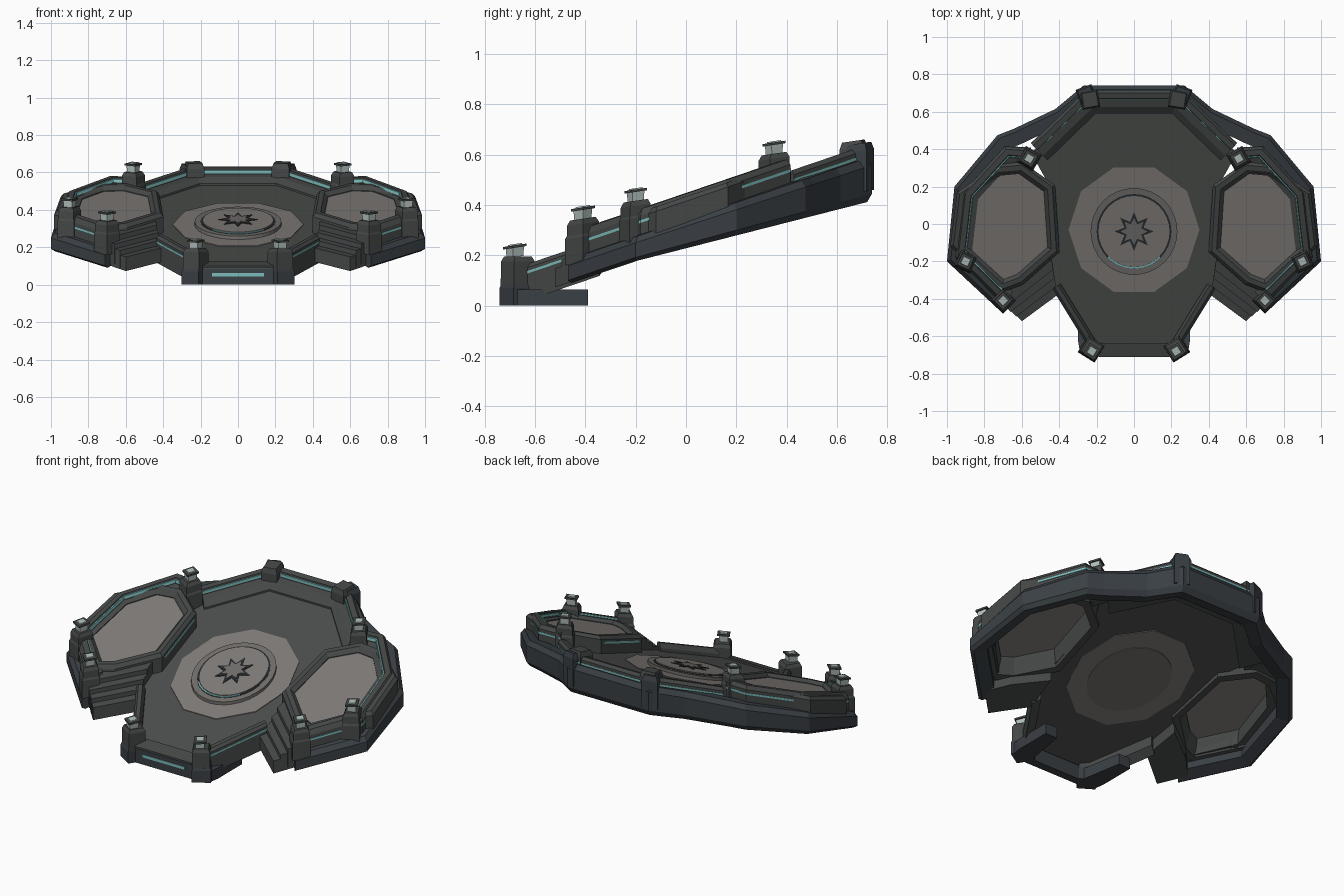
import bpy, bmesh, math
from mathutils import Vector

if "Cube" in bpy.data.objects:
    bpy.data.objects.remove(bpy.data.objects["Cube"])


def material(name, r, g, b):
    m = bpy.data.materials.new(name)
    m.diffuse_color = (r, g, b, 1)
    m.use_nodes = True
    m.node_tree.nodes["Principled BSDF"].inputs["Base Color"].default_value = m.diffuse_color
    return m


FLOOR = material("floor slate", 0.070, 0.075, 0.072)
RIM = material("rim stone", 0.060, 0.064, 0.064)
WALL = material("wall blue grey", 0.042, 0.050, 0.058)
PANEL = material("pale paving", 0.215, 0.198, 0.188)
DISC = material("disc stone", 0.165, 0.155, 0.148)
DARK = material("dark groove", 0.022, 0.027, 0.030)
CYAN = material("cyan light", 0.20, 0.50, 0.50)
LAMP = material("lamp glass", 0.42, 0.50, 0.48)


def slope(y, h):
    """Height of the tilted deck at y, plus a local height (walls deepen to the back)."""
    if h < 0:
        h *= 1 + max(0, y + 0.2)
    return 0.33 + 0.34 * y + h


def flat(y, h):
    return h


def loft(name, loops, mat, sx=1, wrap=False):
    """Skin between equal closed loops of 3D points; cap the ends unless wrapped."""
    bm = bmesh.new()
    rows = [[bm.verts.new((x * sx, y, z)) for x, y, z in lp] for lp in loops]
    n = len(rows[0])
    pairs = list(zip(rows, rows[1:]))
    if wrap:
        pairs.append((rows[-1], rows[0]))
    else:
        bm.faces.new(rows[0])
        bm.faces.new(rows[-1])
    for a, b in pairs:
        for i in range(n):
            j = (i + 1) % n
            bm.faces.new((a[i], a[j], b[j], b[i]))
    bmesh.ops.recalc_face_normals(bm, faces=bm.faces)
    me = bpy.data.meshes.new(name)
    bm.to_mesh(me)
    bm.free()
    me.materials.append(mat)
    ob = bpy.data.objects.new(name, me)
    bpy.context.collection.objects.link(ob)
    return ob


def prism(name, poly, h0, h1, mat, sx=1, zf=slope):
    return loft(name, [[(x, y, zf(y, h)) for x, y in poly] for h in (h0, h1)], mat, sx)


def offset(path, d, closed):
    """Mitred parallel of a path; positive d lies to the left of travel."""
    pts, n, out = [Vector(p) for p in path], len(path), []
    for i, p in enumerate(pts):
        norms = []
        for a, b in ((i - 1, i), (i, i + 1)):
            if closed or (a >= 0 and b < n):
                t = (pts[b % n] - pts[a % n]).normalized()
                norms.append(Vector((-t.y, t.x)))
        m = sum(norms, Vector((0, 0))).normalized()
        out.append(p + m * d / m.dot(norms[0]))
    return out


def sweep(name, path, profile, mat, sx=1, closed=False):
    """Carry an (outward offset, height) profile along a path on the deck."""
    lanes = [[(p.x, p.y, slope(p.y, h)) for p in offset(path, d, closed)] for d, h in profile]
    return loft(name, list(zip(*lanes)), mat, sx, closed)


def post(name, cx, cy, half, ang, levels, mat, sx=1, zf=slope, tilt=0.15):
    """Square post; levels are (height, width factor) pairs."""
    loops = []
    for h, s in levels:
        lp = []
        for k in range(4):
            a = math.radians(ang + 45 + 90 * k)
            r = half * s * math.sqrt(2)
            y = cy + r * math.sin(a)
            lp.append((cx + r * math.cos(a), y, zf(cy, h) + tilt * (y - cy)))
        loops.append(lp)
    return loft(name, loops, mat, sx)


def ngon(n, r, start=0.0, cy=-0.04, inner=None):
    return [((inner if inner and i % 2 else r) * math.cos(start + 2 * math.pi * i / n),
             cy + (inner if inner and i % 2 else r) * math.sin(start + 2 * math.pi * i / n))
            for i in range(n)]


def mirrored(half):
    return [(-x, y) for x, y in reversed(half)] + half


# Main floor and paving
edge = [(0.27, 0.66), (0.55, 0.38), (0.45, 0.2), (0.45, -0.22), (0.42, -0.36), (0.21, -0.70)]
prism("main_floor", mirrored(edge), -0.012, 0, FLOOR)
prism("floor_paving", ngon(10, 0.35, 0, -0.03), -0.015, 0.004, PANEL)

# Central disc with star
prism("disc_base", ngon(32, 0.232), -0.018, 0.022, DISC)
prism("disc_groove", ngon(32, 0.200), 0.01, 0.024, DARK)
prism("disc_top", ngon(32, 0.190), 0.01, 0.030, PANEL)
prism("disc_star", ngon(16, 0.105, math.pi / 2, -0.04, 0.055), 0.01, 0.034, DARK)
prism("star_centre", ngon(16, 0.072, math.pi / 2, -0.04, 0.042), 0.01, 0.037, DISC)
arc = [(0.195 * math.cos(math.radians(a)), -0.04 + 0.195 * math.sin(math.radians(a)))
       for a in range(225, 316, 10)]
sweep("disc_light", arc, [(-0.004, 0.02), (0.004, 0.02), (0.004, 0.027), (-0.004, 0.027)], CYAN)

# Lower outer wall running all the way round from stair to stair
outer = mirrored([(0.27, 0.74), (0.42, 0.615), (0.64, 0.51), (0.73, 0.475), (0.96, 0.2),
                  (1.0, -0.2), (0.71, -0.47)])
sweep("lower_wall", outer, [(-0.09, -0.07), (-0.02, -0.085), (0, -0.07), (0, -0.012),
                            (-0.02, 0.012), (-0.09, 0.02)], WALL)

# Back rail with stepped inner ledge and light strip
back = mirrored([(0.255, 0.715), (0.55, 0.43)])
sweep("back_rail", back, [(0, -0.05), (0, 0.045), (-0.015, 0.065), (-0.045, 0.065),
                          (-0.05, 0.035), (-0.09, 0.032), (-0.125, 0.01), (-0.125, -0.05)], RIM)
sweep("back_light", back, [(-0.045, 0.04), (-0.045, 0.056), (-0.051, 0.056), (-0.051, 0.04)], CYAN)
sweep("back_outer_light", back, [(0.003, 0.018), (0.003, 0.028), (-0.004, 0.028), (-0.004, 0.018)], CYAN)

# Front sill on the ground
front = [(-0.2, -0.705), (0.2, -0.705), (0.2, -0.655), (-0.2, -0.655)]
prism("front_sill", front, 0, 0.085, WALL, zf=flat)
prism("front_cap", [(-0.19, -0.712), (0.19, -0.712), (0.19, -0.64), (-0.19, -0.64)], 0.0, 0.012, RIM)
prism("front_light", [(-0.14, -0.709), (0.14, -0.709), (0.14, -0.70), (-0.14, -0.70)],
      0.045, 0.062, CYAN, zf=flat)

panel = [(0.47, 0.18), (0.61, 0.28), (0.72, 0.27), (0.9, 0.14), (0.93, -0.1),
         (0.7, -0.31), (0.62, -0.28), (0.45, -0.13)]
rail = [(0.55, 0.405), (0.69, 0.415), (0.915, 0.17), (0.955, -0.18), (0.705, -0.425)]
lamp_posts = [(0.56, 0.35, 0.045, 30), (0.90, -0.20, 0.045, 25), (0.70, -0.41, 0.045, 45)]

for side, sx in (("right", 1), ("left", -1)):
    # Raised side pod: paved panel, frame, outer rail
    prism(side + "_pod_panel", panel, 0.066, 0.08, PANEL, sx)
    sweep(side + "_pod_frame", panel, [(-0.012, 0.05), (-0.012, 0.084), (0.008, 0.104), (0.034, 0.104),
                                       (0.05, 0.085), (0.05, -0.03), (0.01, -0.03)], RIM, sx, True)
    inner = [panel[6], panel[7], panel[0], panel[1]]
    sweep(side + "_pod_inner_light", inner[1:3], [(0.047, 0.06), (0.053, 0.06), (0.053, 0.072),
                                                  (0.047, 0.072)], CYAN, sx)
    sweep(side + "_pod_rail", rail, [(0, -0.02), (0, 0.09), (-0.015, 0.115), (-0.045, 0.118),
                                     (-0.055, 0.09), (-0.085, 0.085), (-0.085, -0.02)], RIM, sx)
    sweep(side + "_pod_outer_light", rail, [(0.003, 0.06), (0.003, 0.071), (-0.004, 0.071),
                                            (-0.004, 0.06)], CYAN, sx)
    sweep(side + "_pod_rail_light", rail, [(-0.046, 0.097), (-0.049, 0.112), (-0.055, 0.112),
                                           (-0.057, 0.097)], CYAN, sx)

    # Stairs up to the pod
    for k in range(4):
        t = k / 4
        a = (0.41 + 0.03 * t, -0.38 + 0.18 * t)
        b = (0.60 + 0.12 * t, -0.52 + 0.10 * t)
        prism(f"{side}_step_{k + 1}", [a, b, (0.72, -0.40), (0.62, -0.30), (0.44, -0.18)],
              -0.08 + 0.01 * k, -0.005 + 0.026 * k, RIM, sx)

    # Front side rail and ground footing
    run = [(0.435, -0.345), (0.25, -0.645)]
    sweep(side + "_front_rail", run, [(0, -0.095), (0, 0.035), (-0.012, 0.05), (-0.035, 0.05),
                                      (-0.05, 0.02), (-0.05, -0.07)], RIM, sx)
    sweep(side + "_front_rail_light", run, [(0.003, 0.012), (0.003, 0.022), (-0.003, 0.022),
                                            (-0.003, 0.012)], CYAN, sx)
    prism(side + "_footing", [(0.17, -0.68), (0.29, -0.68), (0.30, -0.62), (0.30, -0.39), (0.22, -0.39)],
          0, 0.065, WALL, sx, flat)

    # Front gate post
    post(side + "_gate_foot", 0.228, -0.668, 0.053, 32, [(0, 1), (0.07, 1), (0.085, 0.92)],
         WALL, sx, flat, 0)
    post(side + "_gate_post", 0.225, -0.668, 0.050, 32, [(0.07, 1), (0.175, 0.98), (0.195, 0.8)],
         RIM, sx, flat, 0)

    # Back post
    post(side + "_back_post", 0.235, 0.665, 0.043, -10, [(-0.06, 1.1), (0.07, 1.1), (0.098, 0.9)], RIM, sx)
    post(side + "_back_buttress", 0.255, 0.69, 0.045, -20, [(-0.06, 1), (0.05, 1), (0.08, 0.8)], WALL, sx)

    # Pod posts
    for i, (x, y, half, ang) in enumerate(lamp_posts):
        post(f"{side}_pod_post_{i + 1}", x, y, half, ang,
             [(-0.02, 1.1), (0.085, 1.1), (0.095, 1), (0.135, 1), (0.155, 0.8)], RIM, sx)

    # Lamps: glass body, dark cage top and pale cap
    tops = [(x, y, slope(y, 0.153), ang) for x, y, half, ang in lamp_posts] + [(0.225, -0.68, 0.193, 32)]
    for i, (x, y, z, ang) in enumerate(tops):
        post(f"{side}_lamp_{i + 1}", x, y, 0.024, ang, [(z, 1), (z + 0.04, 1.1)], LAMP, sx, flat)
        post(f"{side}_lamp_rim_{i + 1}", x, y, 0.034, ang, [(z + 0.037, 1), (z + 0.047, 1)], RIM, sx, flat)
        post(f"{side}_lamp_cap_{i + 1}", x, y, 0.022, ang, [(z + 0.045, 1), (z + 0.052, 0.9)], LAMP, sx, flat)
